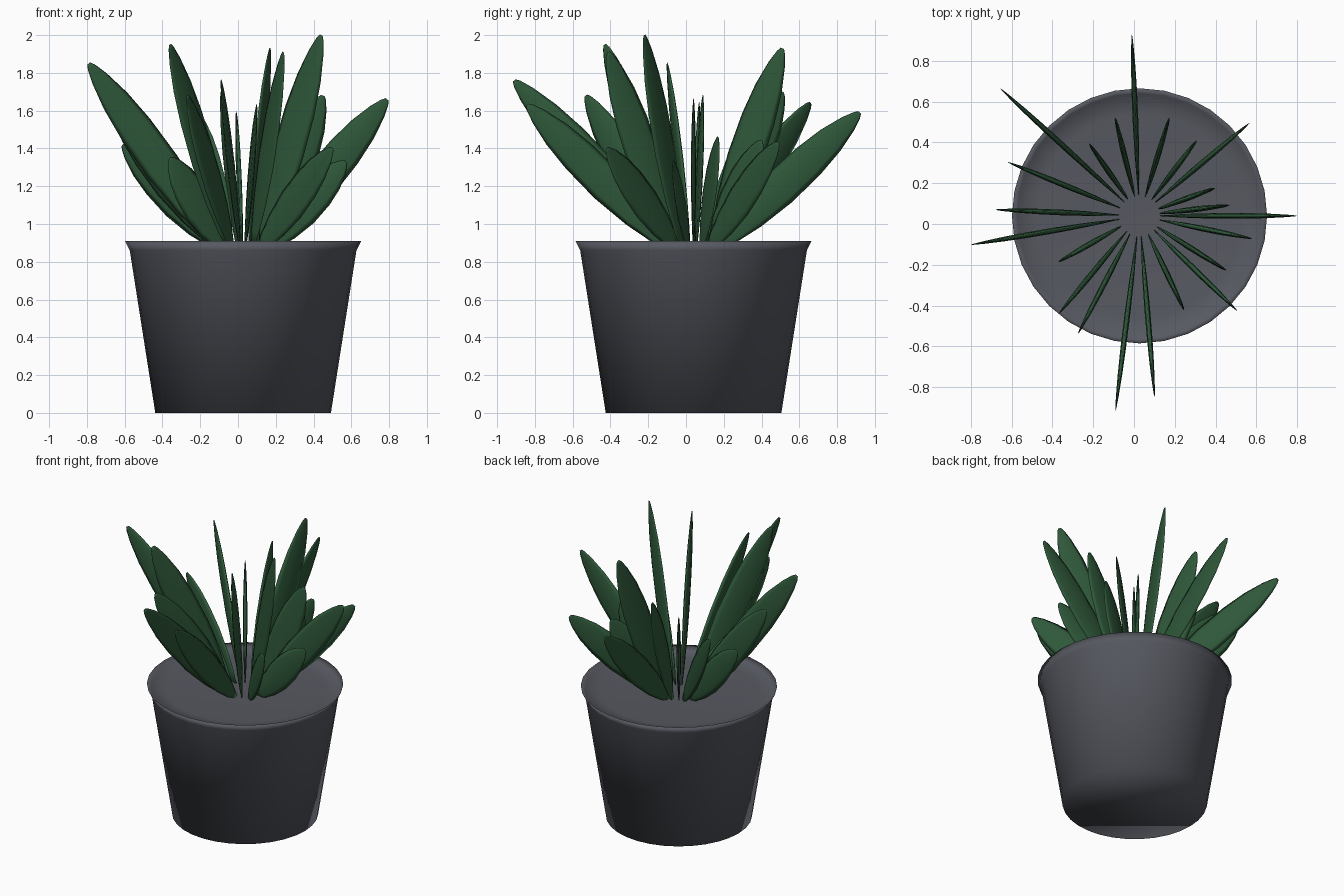
import bpy, bmesh, math
from mathutils import Vector

cube = bpy.data.objects.get("Cube")
if cube:
    bpy.data.objects.remove(cube, do_unlink=True)


def material(name, colour):
    mat = bpy.data.materials.new(name)
    mat.use_nodes = True
    mat.diffuse_color = (*colour, 1)
    bsdf = next(n for n in mat.node_tree.nodes if n.type == 'BSDF_PRINCIPLED')
    bsdf.inputs["Base Color"].default_value = (*colour, 1)
    bsdf.inputs["Roughness"].default_value = 0.7
    return mat


def loft(name, rings, mat):
    """Skin a list of equal rings, cap both ends and shade smooth."""
    bm = bmesh.new()
    loops = [[bm.verts.new(p) for p in ring] for ring in rings]
    count = len(loops[0])
    for low, high in zip(loops, loops[1:]):
        for i in range(count):
            j = (i + 1) % count
            bm.faces.new((low[i], low[j], high[j], high[i]))
    bm.faces.new(loops[0])
    bm.faces.new(loops[-1])
    bmesh.ops.recalc_face_normals(bm, faces=bm.faces)
    for face in bm.faces:
        face.smooth = True
    mesh = bpy.data.meshes.new(name)
    bm.to_mesh(mesh)
    bm.free()
    mesh.materials.append(mat)
    obj = bpy.data.objects.new(name, mesh)
    bpy.context.collection.objects.link(obj)
    return obj


grey = material("pot_grey", (0.095, 0.10, 0.12))
green = material("leaf_green", (0.028, 0.098, 0.042))
CENTRE = Vector((0.027, 0.04, 0))

# Tapered pot with a flared rim and a shallow recessed top
SIDES = 32
pot_profile = [(0.465, 0), (0.60, 0.86), (0.625, 0.91), (0.60, 0.88), (0.50, 0.87)]
pot_rings = []
for radius, z in pot_profile:
    angles = [math.tau * i / SIDES for i in range(SIDES)]
    pot_rings.append([CENTRE + Vector((radius * math.cos(a), radius * math.sin(a), z))
                      for a in angles])
loft("pot", pot_rings, grey)

# Leaf outline: position along the leaf, share of full width
leaf_profile = [(0, .15), (.1, .48), (.25, .8), (.45, 1), (.65, .96),
                (.8, .78), (.92, .48), (.98, .24), (1, .1)]
HALF_WIDTH, HALF_THICK = 0.098, 0.014


def leaf(name, tip):
    """Thin blade standing on edge, running outward from the centre to its tip."""
    tip = Vector(tip)
    outward = (tip - CENTRE) * Vector((1, 1, 0)).length
    outward.z = 0
    outward.normalize()
    base = CENTRE + outward * 0.11 + Vector((0, 0, 0.86))
    along = (tip - base).normalized()
    side = along.cross(Vector((0, 0, 1))).normalized()
    edge = side.cross(along)
    rings = []
    for t, share in leaf_profile:
        mid = base.lerp(tip, t)
        rings.append([mid + edge * (HALF_WIDTH * share * math.cos(a))
                      + side * (HALF_THICK * share * math.sin(a))
                      for a in (math.tau * i / 8 for i in range(8))])
    loft(name, rings, green)


# Leaf tips, running round the plant
tips = [
    (-.01, .92, 1.59), (-.65, .66, 1.64), (-.61, .30, 1.42), (-.67, .07, 1.64),
    (-.79, -.10, 1.85), (-.36, -.18, 1.35), (-.36, -.43, 1.95), (-.27, -.53, 1.68),
    (-.09, -.91, 1.76), (.10, -.84, 1.63), (.24, -.41, 1.91), (.50, -.42, 1.4),
    (.44, -.22, 2.0), (.57, -.07, 1.33), (.79, .04, 1.66), (.45, .09, 1.68),
    (.38, .17, 1.46), (.56, .49, 1.43), (.30, .40, 1.44), (.17, .51, 1.93),
    (-.09, .51, 1.7), (-.21, .38, 1.58),
]
for number, tip in enumerate(tips, 1):
    leaf(f"leaf_{number}", tip)
